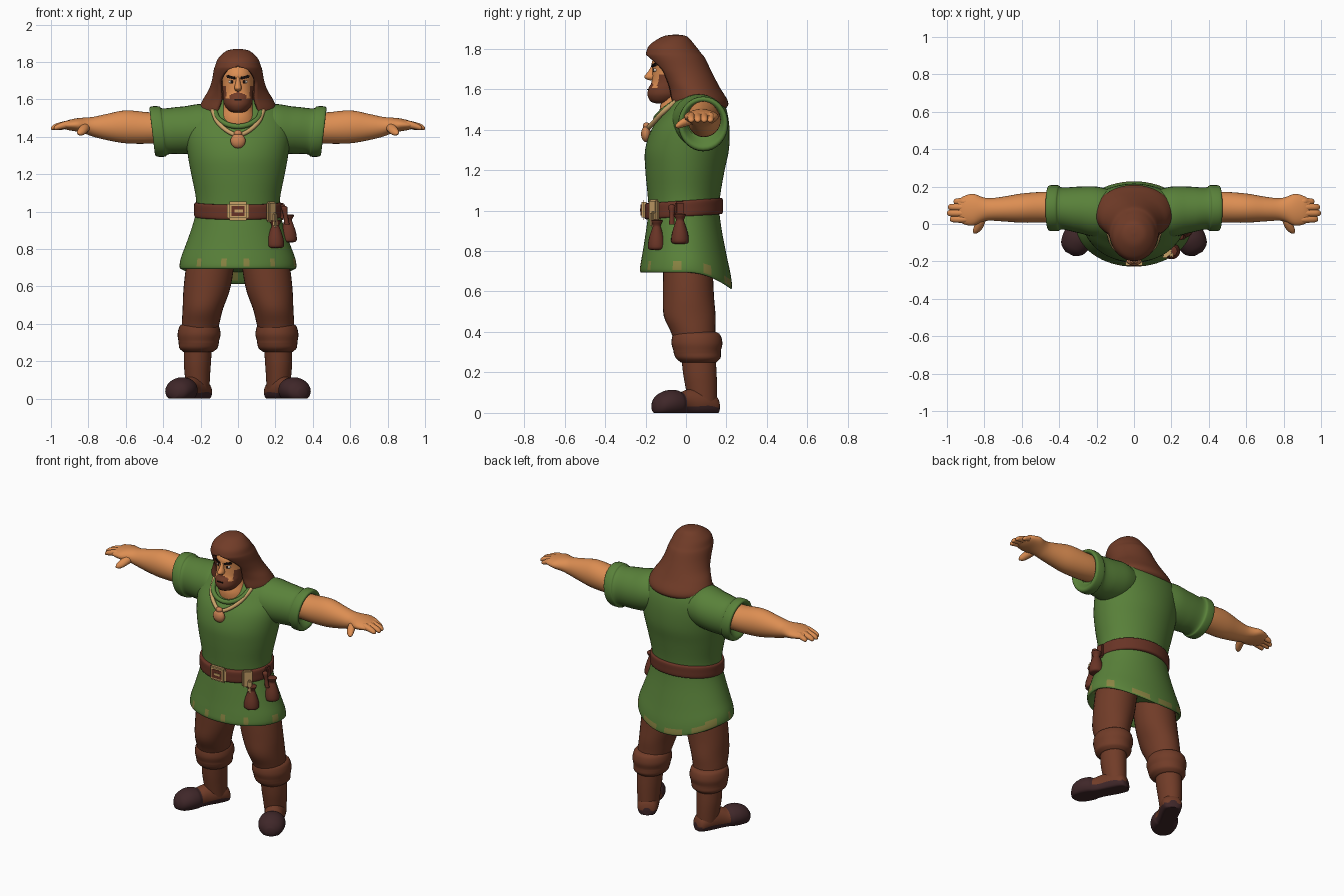
import bpy, bmesh, math
from mathutils import Matrix, Vector

if "Cube" in bpy.data.objects:
    bpy.data.objects.remove(bpy.data.objects["Cube"])


def material(name, *rgb):
    m = bpy.data.materials.new(name)
    m.use_nodes = True
    m.diffuse_color = (*rgb, 1)
    bsdf = next(n for n in m.node_tree.nodes if n.type == 'BSDF_PRINCIPLED')
    bsdf.inputs["Base Color"].default_value = (*rgb, 1)
    return m


GREEN = material("green_cloth", .1, .22, .042)
BROWN = material("brown_cloth", .165, .045, .021)
LEATHER = material("red_leather", .14, .034, .019)
DARK = material("dark_boot", .05, .02, .022)
SKIN = material("skin", .72, .27, .085)
TAN = material("tan_trim", .58, .36, .14)
OLIVE = material("olive_patch", .25, .23, .055)
COPPER = material("copper", .6, .23, .09)
BLACK = material("near_black", .012, .006, .005)
WHITE = material("eye_white", .7, .6, .5)


def finish(name, bm, mats, mirror=False, rule=None, matrix=None):
    """Turn a bmesh into an object, colouring faces by rule."""
    bmesh.ops.recalc_face_normals(bm, faces=bm.faces)
    if rule:
        for f in bm.faces:
            f.material_index = rule(f.calc_center_median())
    if matrix:
        bm.transform(matrix)
    me = bpy.data.meshes.new(name)
    bm.to_mesh(me)
    bm.free()
    ob = bpy.data.objects.new(name, me)
    bpy.context.collection.objects.link(ob)
    for m in mats:
        me.materials.append(m)
    if mirror:
        mod = ob.modifiers.new("mirror", 'MIRROR')
        mod.use_mirror_merge = False
    return ob


def spline(rows, sub):
    """Smoothly interpolate tuples of numbers."""
    out = []
    for i in range(len(rows) - 1):
        a, b, c, d = (rows[max(i - 1, 0)], rows[i], rows[i + 1],
                      rows[min(i + 2, len(rows) - 1)])
        for s in range(sub):
            t = s / sub
            out.append([.5 * (2 * q + (r - p) * t + (2 * p - 5 * q + 4 * r - w) * t * t
                              + (3 * q - p - 3 * r + w) * t ** 3)
                        for p, q, r, w in zip(a, b, c, d)])
    return out + [list(rows[-1])]


PLACE = {'x': lambda t, u, v: (t, u, v), 'y': lambda t, u, v: (u, t, v),
         'z': lambda t, u, v: (u, v, t)}


def loft(name, rows, mats, axis='z', seg=32, sub=4, warp=None, **kw):
    """Elliptical rings (position, centre u, centre v, radius u, radius v) along an axis."""
    bm = bmesh.new()
    rings = []
    for t, u, v, ru, rv in spline(rows, sub):
        ring = []
        for k in range(seg):
            a = math.tau * k / seg
            p = Vector(PLACE[axis](t, u + ru * math.cos(a), v + rv * math.sin(a)))
            ring.append(bm.verts.new(warp(p) if warp else p))
        rings.append(ring)
    for a, b in zip(rings, rings[1:]):
        for k in range(seg):
            j = (k + 1) % seg
            bm.faces.new((a[k], a[j], b[j], b[k]))
    bm.faces.new(rings[0])
    bm.faces.new(rings[-1])
    return finish(name, bm, mats, **kw)


def ball(name, loc, size, mat, mirror=False):
    bm = bmesh.new()
    bmesh.ops.create_uvsphere(bm, u_segments=20, v_segments=12, radius=1)
    m = Matrix.Translation(loc) @ Matrix.Diagonal((*size, 1))
    return finish(name, bm, [mat], mirror, matrix=m)


def box(name, loc, size, mat, turn=0, roll=0, bevel=.008, mirror=False):
    bm = bmesh.new()
    bmesh.ops.create_cube(bm, size=1, matrix=Matrix.Diagonal((*size, 1)))
    if bevel:
        bmesh.ops.bevel(bm, geom=bm.edges, offset=bevel, segments=2, affect='EDGES')
    m = (Matrix.Translation(loc) @ Matrix.Rotation(turn, 4, 'Z')
         @ Matrix.Rotation(roll, 4, 'Y'))
    return finish(name, bm, [mat], mirror, matrix=m)


def cord(name, half, radius, mat):
    """Symmetric tube through a half path that ends on the centre line."""
    pts = half + [(-x, y, z) for x, y, z in half[-2::-1]]
    cu = bpy.data.curves.new(name, 'CURVE')
    cu.dimensions = '3D'
    cu.bevel_depth = radius
    cu.use_fill_caps = True
    sp = cu.splines.new('POLY')
    smooth = spline(pts, 6)
    sp.points.add(len(smooth) - 1)
    for p, co in zip(sp.points, smooth):
        p.co = (*co, 1)
    sp.use_smooth = True
    cu.materials.append(mat)
    bpy.context.collection.objects.link(bpy.data.objects.new(name, cu))


# Tunic, with the hem hanging lower at the back
def drop_hem(p):
    p.z -= .08 * max(0, p.y / .22) ** 2 * min(1, max(0, (.95 - p.z) / .22))
    return p


def hem_patch(c):
    low = .08 * max(0, c.y / .22) ** 2
    if not .705 < c.z + low < .745:
        return 0
    k = int((math.atan2(c.y, c.x) + math.pi) / math.tau * 64)
    return int(k % 8 < 5) if c.y > .08 else int(k % 6 == 0)


loft("tunic", [(.73, 0, 0, .26, .18), (.695, 0, 0, .3, .215), (.705, 0, 0, .312, .228),
               (.75, 0, 0, .306, .222), (.82, 0, -.005, .28, .205),
               (.92, 0, -.01, .245, .185), (1.0, 0, -.01, .225, .175),
               (1.08, 0, -.01, .226, .18), (1.2, 0, -.005, .25, .196),
               (1.3, 0, .005, .268, .207), (1.4, 0, .022, .28, .193),
               (1.48, 0, .045, .275, .16), (1.54, 0, .055, .24, .13),
               (1.58, 0, .06, .17, .1), (1.6, 0, .06, .07, .05)],
     [GREEN, OLIVE], seg=64, warp=drop_hem, rule=hem_patch)


# Sleeves with a turned cuff that leans outward at the top
def lean(p):
    if p.x > .3:
        p.x += .12 * (p.z - 1.43)
    return p


loft("sleeves", [(.12, .06, 1.45, .12, .11), (.2, .065, 1.445, .135, .13),
                 (.29, .075, 1.435, .125, .127), (.37, .082, 1.43, .113, .122),
                 (.395, .084, 1.428, .115, .125), (.405, .085, 1.428, .122, .134),
                 (.44, .085, 1.428, .123, .135), (.457, .085, 1.428, .118, .128),
                 (.455, .085, 1.43, .1, .11), (.42, .085, 1.44, .08, .08)],
     [GREEN], 'x', warp=lean, mirror=True)

# Arms, fingers and thumbs
loft("arms", [(.38, .09, 1.45, .08, .08), (.48, .09, 1.447, .082, .084),
              (.6, .085, 1.453, .078, .088), (.7, .08, 1.452, .066, .07),
              (.77, .078, 1.453, .06, .054), (.81, .078, 1.458, .066, .045),
              (.86, .076, 1.463, .085, .036), (.91, .074, 1.462, .075, .026),
              (.94, .073, 1.46, .055, .014)], [SKIN], 'x', mirror=True)
for n, (y, tip) in enumerate([(.026, .985), (.058, 1.0), (.09, .995), (.12, .965)]):
    loft("fingers_%d" % (n + 1),
         [(.87, y, 1.466, .014, .014), (.91, y, 1.466, .02, .02),
          (tip - .03, y, 1.455, .018, .017), (tip - .008, y, 1.447, .014, .012),
          (tip, y, 1.445, .004, .004)], [SKIN], 'x', seg=12, mirror=True)
loft("thumbs", [(.05, .81, 1.455, .025, .025), (0, .825, 1.44, .026, .024),
                (-.035, .84, 1.424, .021, .018), (-.052, .85, 1.417, .006, .006)],
     [SKIN], 'y', seg=16, mirror=True)

# Trousers, gathered knee cuffs and boots
loft("trousers", [(.82, .13, .01, .12, .12), (.7, .15, .01, .128, .123),
                  (.58, .168, .012, .124, .126), (.48, .188, .018, .108, .128),
                  (.4, .2, .035, .1, .11), (.33, .208, .05, .09, .1)],
     [BROWN], mirror=True)
loft("knee_cuffs", [(.4, .205, .048, .088, .1), (.385, .207, .052, .106, .118),
                    (.345, .208, .054, .115, .126), (.31, .21, .055, .109, .118),
                    (.295, .21, .056, .107, .116), (.27, .212, .06, .102, .11),
                    (.25, .213, .062, .08, .088)], [BROWN], mirror=True)
loft("boot_shafts", [(.3, .213, .06, .075, .085), (.2, .217, .068, .073, .083),
                     (.13, .217, .075, .068, .078), (.05, .215, .083, .062, .07)],
     [BROWN], mirror=True)


def flatten(p):
    p.z = max(p.z, 0)
    return p


loft("boots", [(.078, 0, .025, .025, .025), (.06, 0, .035, .055, .055),
               (0, 0, .05, .064, .075), (-.08, 0, .045, .06, .072),
               (-.125, 0, .043, .066, .06), (-.15, 0, .046, .077, .066),
               (-.2, 0, .046, .08, .066), (-.25, 0, .038, .064, .052),
               (-.277, 0, .03, .025, .025)], [BROWN, DARK], 'y', warp=flatten,
     rule=lambda c: int(c.z < .03 or c.y < -.128), mirror=True,
     matrix=Matrix.Translation((.215, .085, 0)) @ Matrix.Rotation(math.radians(28), 4, 'Z'))

# Head with painted beard, neck and face details
loft("neck", [(1.42, 0, -.03, .1, .09), (1.5, 0, -.03, .098, .1),
              (1.56, 0, -.03, .08, .085), (1.62, 0, -.04, .07, .07)], [SKIN])
loft("head", [(1.53, 0, -.11, .025, .04), (1.54, 0, -.11, .05, .065),
              (1.57, 0, -.1, .073, .09), (1.605, 0, -.09, .079, .095),
              (1.635, 0, -.08, .081, .09), (1.69, 0, -.072, .083, .094),
              (1.735, 0, -.072, .08, .096), (1.78, 0, -.07, .06, .07),
              (1.8, 0, -.07, .02, .03)], [SKIN, BROWN], seg=64, sub=6,
     rule=lambda c: int(c.z < 1.605 or (abs(c.x) > .064 and c.z < 1.675)
                        or (abs(c.x) < .045 and c.z < 1.642 - abs(c.x) * .4)))
loft("nose", [(1.725, 0, -.155, .01, .012), (1.69, 0, -.165, .013, .02),
              (1.662, 0, -.172, .02, .034), (1.648, 0, -.168, .015, .026),
              (1.643, 0, -.165, .006, .01)], [SKIN], seg=16)
box("mouth", (0, -.188, 1.598), (.04, .008, .006), BLACK, bevel=0)
ball("eyes", (.034, -.149, 1.694), (.017, .012, .01), WHITE, True)
ball("pupils", (.032, -.158, 1.694), (.008, .005, .009), BLACK, True)
box("eyebrows", (.037, -.158, 1.718), (.05, .016, .015), BLACK, .35, -.22, .004, True)

# Hood: open rows (height, centre y, radius x, radius y, opening half angle)
bm = bmesh.new()
rows = []
for z, cy, rx, ry, gap in spline(
        [(1.87, -.05, .006, .006, 0), (1.86, -.055, .06, .06, 0), (1.82, -.068, .105, .11, 0),
         (1.78, -.062, .122, .135, 0), (1.755, -.05, .13, .143, 25),
         (1.7, -.02, .14, .14, 43), (1.65, .01, .157, .135, 37), (1.6, .037, .187, .135, 29),
         (1.55, .055, .208, .148, 31), (1.52, .06, .2, .148, 35), (1.5, .06, .175, .13, 38)], 5):
    g = math.radians(max(gap, 0))
    angles = [g + (math.tau - 2 * g) * k / 48 for k in range(49)]
    rows.append([bm.verts.new((rx * math.sin(a), cy - ry * math.cos(a), z)) for a in angles])
for a, b in zip(rows, rows[1:]):
    for k in range(48):
        bm.faces.new((a[k], a[k + 1], b[k + 1], b[k]))
bm.faces.new(rows[0][:-1])
bmesh.ops.remove_doubles(bm, verts=bm.verts, dist=.0004)
hood = finish("hood", bm, [BROWN])
shell = hood.modifiers.new("thickness", 'SOLIDIFY')
shell.thickness = .018
shell.offset = -1

# Collar, necklace and pendant
cord("collar", [(.125, -.04, 1.545), (.108, -.105, 1.5), (.06, -.14, 1.467), (0, -.148, 1.455)],
     .014, GREEN)
cord("necklace", [(.135, -.05, 1.54), (.11, -.12, 1.48), (.055, -.165, 1.43), (0, -.185, 1.41)],
     .012, TAN)
ball("pendant", (0, -.198, 1.378), (.04, .024, .04), COPPER)
ball("pendant_bead", (0, -.195, 1.418), (.022, .018, .018), COPPER)


# Belt and buckle
def tilt(p):
    p.z += .07 * p.y
    return p


loft("belt", [(.97, 0, -.012, .215, .175), (.975, 0, -.012, .233, .193),
              (1.01, 0, -.012, .235, .195), (1.045, 0, -.012, .233, .193),
              (1.05, 0, -.012, .215, .175)], [LEATHER], seg=48, warp=tilt)
box("buckle", (0, -.208, 1.003), (.115, .026, .1), TAN, bevel=.012)
box("buckle_window", (0, -.221, 1.003), (.07, .006, .055), LEATHER, bevel=0)
box("buckle_bar", (.005, -.224, 1.003), (.045, .006, .014), TAN, bevel=0)

# Strap, pouches and tool on the left hip
box("hip_strap", (.178, -.158, 1.0), (.06, .028, .11), TAN, .75)
box("hip_strap_tail", (.2, -.165, .955), (.025, .025, .08), TAN, .75)
box("hip_loop", (.236, -.03, 1.0), (.024, .05, .09), LEATHER, .15)


def pouch(name, x, y, z):
    loft(name, [(z, x, y, .02, .02), (z + .008, x, y, .045, .042),
                (z + .05, x, y, .043, .04), (z + .1, x, y, .027, .025),
                (z + .12, x, y, .02, .02), (z + .145, x, y, .032, .03),
                (z + .15, x, y, .015, .015)], [LEATHER], seg=20)


pouch("front_pouch", .2, -.145, .805)
pouch("side_pouch", .268, -.03, .835)
loft("tool_handle", [(.93, .262, -.07, .014, .014), (.98, .254, -.07, .012, .012),
                     (1.02, .248, -.07, .017, .017), (1.03, .247, -.07, .006, .006)],
     [LEATHER], seg=12)

# Smooth shading that keeps sharp edges
bpy.ops.object.select_all(action='DESELECT')
for ob in bpy.context.scene.objects:
    if ob.type == 'MESH':
        ob.select_set(True)
        bpy.context.view_layer.objects.active = ob
bpy.ops.object.shade_smooth_by_angle(angle=math.radians(50))
